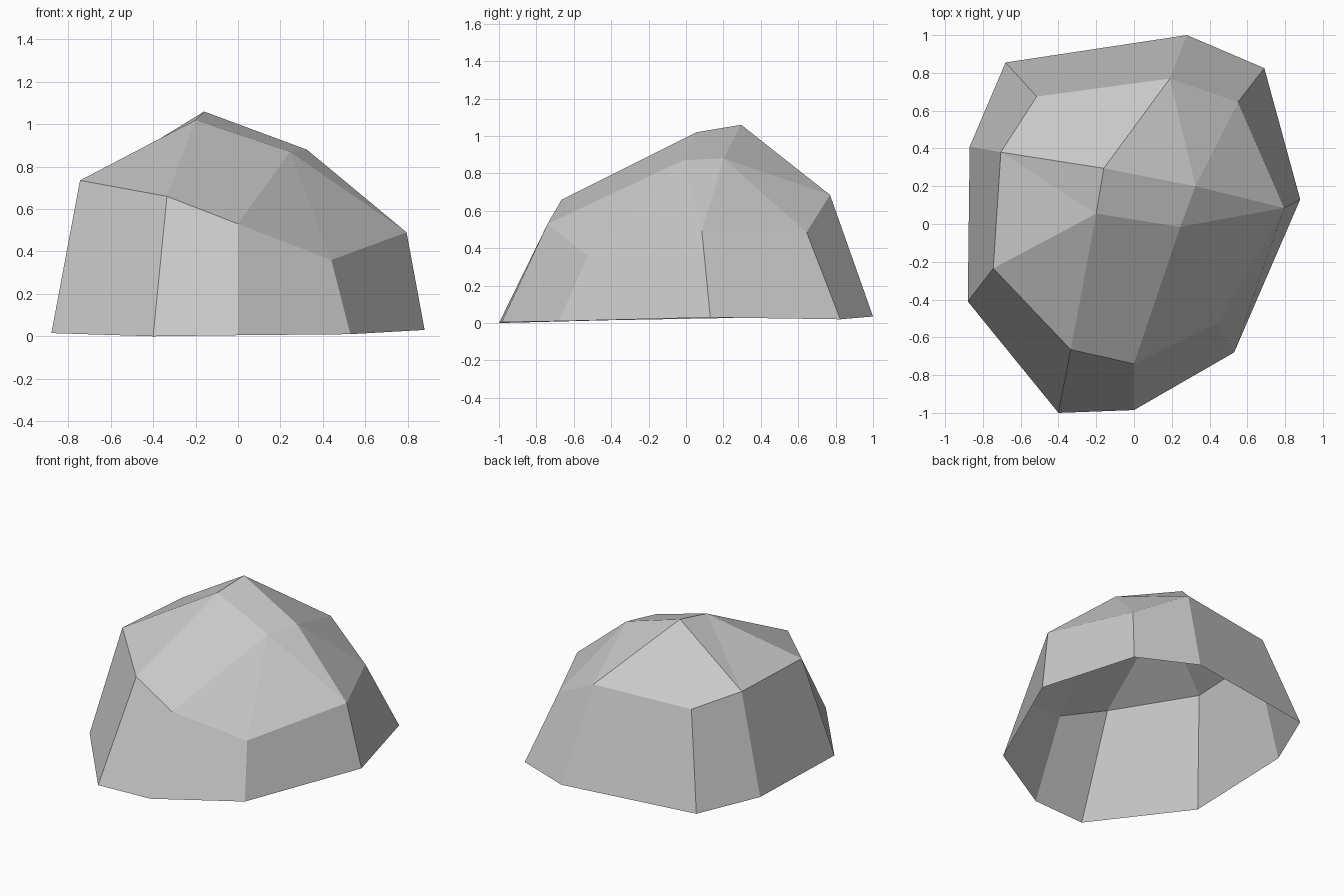
import bpy
import bmesh

# Remove the default object
default = bpy.data.objects.get("Cube")
if default:
    bpy.data.objects.remove(default, do_unlink=True)


def make_material(name, colour):
    """Create one flat matte colour for viewport and render."""
    material = bpy.data.materials.new(name)
    material.use_nodes = True
    material.diffuse_color = colour
    shader = material.node_tree.nodes["Principled BSDF"]
    shader.inputs["Base Color"].default_value = colour
    shader.inputs["Roughness"].default_value = 0.9
    return material


def add_ring(bm, points):
    """Add the corner points of one level of the boulder."""
    return [bm.verts.new(point) for point in points]


def bridge_rings(bm, lower, upper):
    """Join two closed rings of equal length with sloping walls."""
    count = len(lower)
    for i in range(count):
        j = (i + 1) % count
        bm.faces.new((lower[i], lower[j], upper[j], upper[i]))


bm = bmesh.new()

# Ground outline, counter-clockwise from the front
ground = add_ring(bm, [
    (-.4, -1, 0), (0, -.985, .005), (.53, -.68, .01),
    (.88, .13, .03), (.69, .825, .02), (.28, 1, .035),
    (-.68, .855, .03), (-.87, .41, .03), (-.88, -.41, .015),
])

# Shoulder outline, where the walls turn inward
shoulder = add_ring(bm, [
    (-.335, -.665, .66), (0, -.74, .53), (.44, -.525, .36),
    (.795, .085, .49), (.55, .645, .485), (.19, .77, .685),
    (-.515, .675, .66), (-.705, .38, .725), (-.745, -.235, .735),
])

# Crown corners: left peak, rear peak, rear side and front side
peak, rear, side, front = add_ring(bm, [
    (-.2, .055, 1.02), (-.16, .295, 1.06), (.325, .2, .88), (.245, -.015, .87),
])

# Steep walls, left open underneath
bridge_rings(bm, ground, shoulder)

# Sloping facets between the shoulder and the crown
(front_a, front_b, front_c, side_a, back_a,
 back_b, back_c, far_a, far_b) = shoulder
facets = [
    (front_a, front_b, front, peak),
    (front_b, front_c, front),
    (front_c, side_a, front),
    (side_a, side, front),
    (side_a, back_a, side),
    (back_a, back_b, side),
    (back_b, rear, side),
    (back_b, back_c, far_a, rear),
    (far_a, peak, rear),
    (far_a, far_b, peak),
    (far_b, front_a, peak),
    (peak, front, side, rear),
]
for facet in facets:
    bm.faces.new(facet)

# Finished boulder, flat shaded
mesh = bpy.data.meshes.new("boulder")
bm.to_mesh(mesh)
bm.free()
mesh.materials.append(make_material("stone grey", (0.58, 0.58, 0.58, 1)))
boulder = bpy.data.objects.new("boulder", mesh)
bpy.context.collection.objects.link(boulder)
